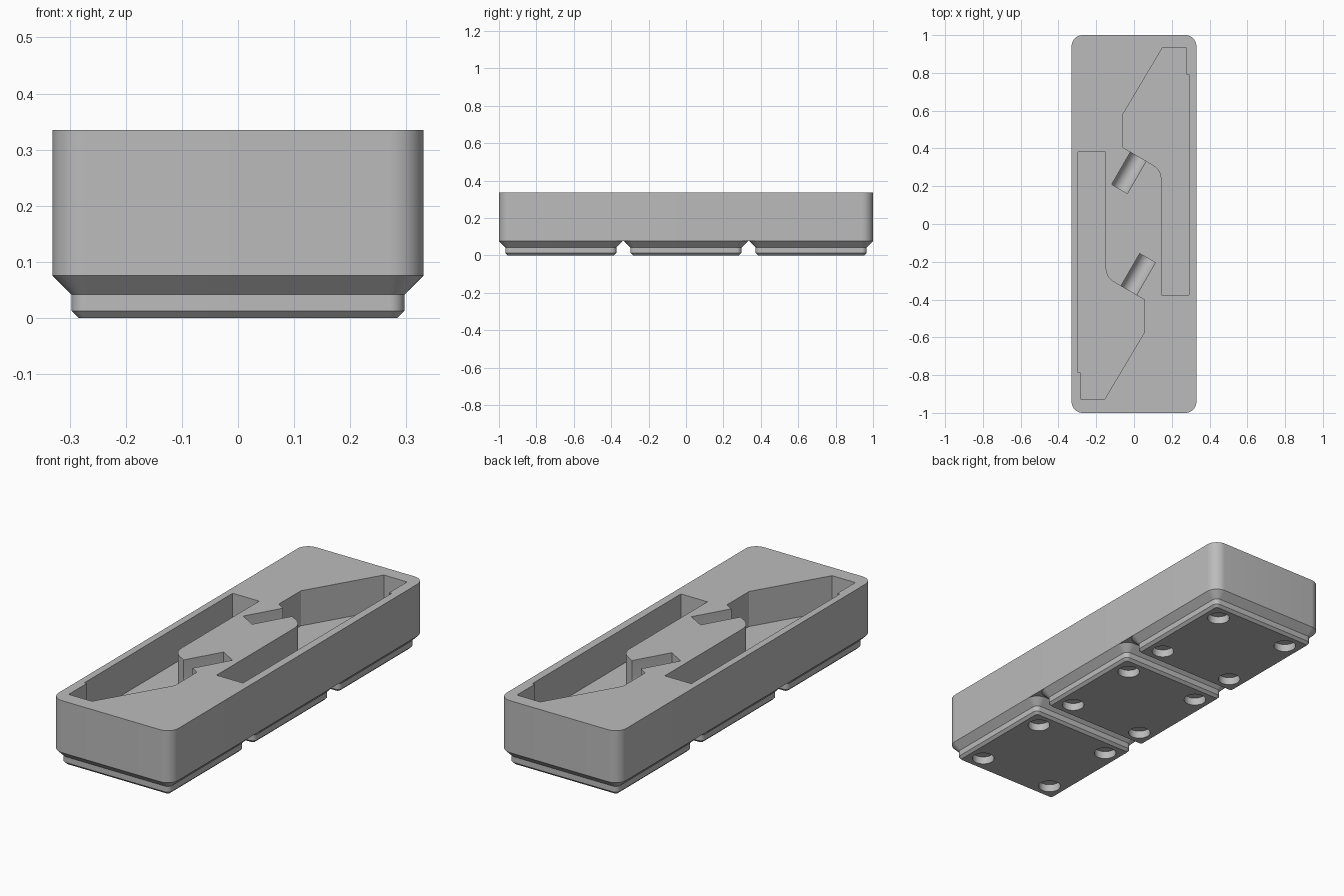
import bpy, bmesh, math
from mathutils import Vector

MM = 2 / 125.5            # one millimetre in model units
PITCH = 42 * MM
TOP = 21 * MM
SHELF = 4.75 * MM         # where the feet meet the tray
POCKET_FLOOR = 0.16
SLOT_FLOOR = 0.2

cube = bpy.data.objects.get("Cube")
if cube:
    bpy.data.objects.remove(cube, do_unlink=True)

grey = bpy.data.materials.new("plain grey")
grey.use_nodes = True
colour = (0.5, 0.5, 0.5, 1)
grey.diffuse_color = colour
grey.node_tree.nodes["Principled BSDF"].inputs["Base Color"].default_value = colour


def rounded_rect(half_x, half_y, radius, steps=10):
    """Counter-clockwise outline of a rectangle with rounded corners."""
    points = []
    for quarter, (sx, sy) in enumerate([(1, 1), (-1, 1), (-1, -1), (1, -1)]):
        for i in range(steps + 1):
            a = math.radians(90) * (quarter + i / steps)
            points.append((sx * (half_x - radius) + radius * math.cos(a),
                           sy * (half_y - radius) + radius * math.sin(a)))
    return points


def loft(name, layers):
    """Solid through a stack of (z, outline) layers with equal point counts."""
    bm = bmesh.new()
    rings = [[bm.verts.new((x, y, z)) for x, y in outline] for z, outline in layers]
    for low, high in zip(rings, rings[1:]):
        for i in range(len(low)):
            j = (i + 1) % len(low)
            bm.faces.new((low[i], low[j], high[j], high[i]))
    bm.faces.new(list(reversed(rings[0])))
    bm.faces.new(rings[-1])
    bmesh.ops.recalc_face_normals(bm, faces=bm.faces)
    mesh = bpy.data.meshes.new(name)
    bm.to_mesh(mesh)
    bm.free()
    mesh.materials.append(grey)
    obj = bpy.data.objects.new(name, mesh)
    bpy.context.collection.objects.link(obj)
    return obj


def select_only(obj):
    bpy.ops.object.select_all(action="DESELECT")
    obj.select_set(True)
    bpy.context.view_layer.objects.active = obj


def cut(obj, cutter):
    """Subtract the cutter from the object, then discard it."""
    select_only(obj)
    mod = obj.modifiers.new("cut", "BOOLEAN")
    mod.operation = "DIFFERENCE"
    mod.solver = "EXACT"
    mod.object = cutter
    bpy.ops.object.modifier_apply(modifier=mod.name)
    bpy.data.objects.remove(cutter, do_unlink=True)


def smooth(obj):
    select_only(obj)
    bpy.ops.object.shade_smooth_by_angle(angle=math.radians(30))


def turned(points, side):
    """Half-turn symmetric copy about the tray's pocket centre."""
    return [(side * x - 0.0025, side * y + 0.0025) for x, y in points]


# Tray block
half_x, half_y = 20.75 * MM, 1
outline = rounded_rect(half_x, half_y, 3.75 * MM)
tray = loft("tray_body", [(SHELF, outline), (TOP, outline)])

# Tool pocket outline, with a rounded inner bend
pocket = [(0.153, 0.93), (-0.057, 0.577), (-0.057, 0.403)]
start, corner, end = Vector((0.1, 0.312)), Vector((0.148, 0.285)), Vector((0.148, 0.23))
for i in range(9):
    t = i / 8
    pocket.append(tuple(start * (1 - t) ** 2 + corner * 2 * t * (1 - t) + end * t * t))
pocket += [(0.148, -0.379), (0.294, -0.379), (0.294, 0.79), (0.281, 0.79), (0.281, 0.93)]

# Round-bottomed finger slot running off each pocket at sixty degrees
along = Vector((0.5, math.sqrt(0.75)))
across = Vector((along.y, -along.x))
slot_end = Vector((-0.074, 0.183))
slot_radius = 0.048
slot_length = 0.24

for side in (1, -1):
    shape = turned(pocket, side)
    cut(tray, loft("pocket_cutter", [(POCKET_FLOOR, shape), (TOP + 0.1, shape)]))

    profile = [(slot_radius, TOP + 0.1), (-slot_radius, TOP + 0.1)]
    for i in range(17):
        a = math.pi * (1 + i / 16)
        profile.append((slot_radius * math.cos(a),
                        SLOT_FLOOR + slot_radius * (1 + math.sin(a))))
    # Loft along the slot, then stand it up in place
    cutter = loft("slot_cutter", [(0, profile), (slot_length, profile)])
    for v in cutter.data.vertices:
        sideways, up, forward = v.co
        spot = slot_end + across * sideways + along * forward
        (x, y), = turned([spot], side)
        v.co = (x, y, up)
    bm = bmesh.new()
    bm.from_mesh(cutter.data)
    bmesh.ops.recalc_face_normals(bm, faces=bm.faces)
    bm.to_mesh(cutter.data)
    bm.free()
    cut(tray, cutter)
smooth(tray)

# Three stepped feet, each with four magnet holes
foot_profile = [(0, 17.8, 0.8), (0.8, 18.6, 1.6), (2.6, 18.6, 1.6), (4.75, 20.75, 3.75)]
for name, row in (("front_foot", -1), ("middle_foot", 0), ("back_foot", 1)):
    foot = loft(name, [(z * MM, rounded_rect(h * MM, h * MM, r * MM))
                       for z, h, r in foot_profile])
    for sx in (-1, 1):
        for sy in (-1, 1):
            radius = 3.25 * MM
            ring = [(13 * MM * sx + x, 13 * MM * sy + y)
                    for x, y in rounded_rect(radius, radius, radius * 0.999, 8)]
            cut(foot, loft("magnet_cutter", [(-0.02, ring), (2.4 * MM, ring)]))
    foot.location.y = row * PITCH
    smooth(foot)
